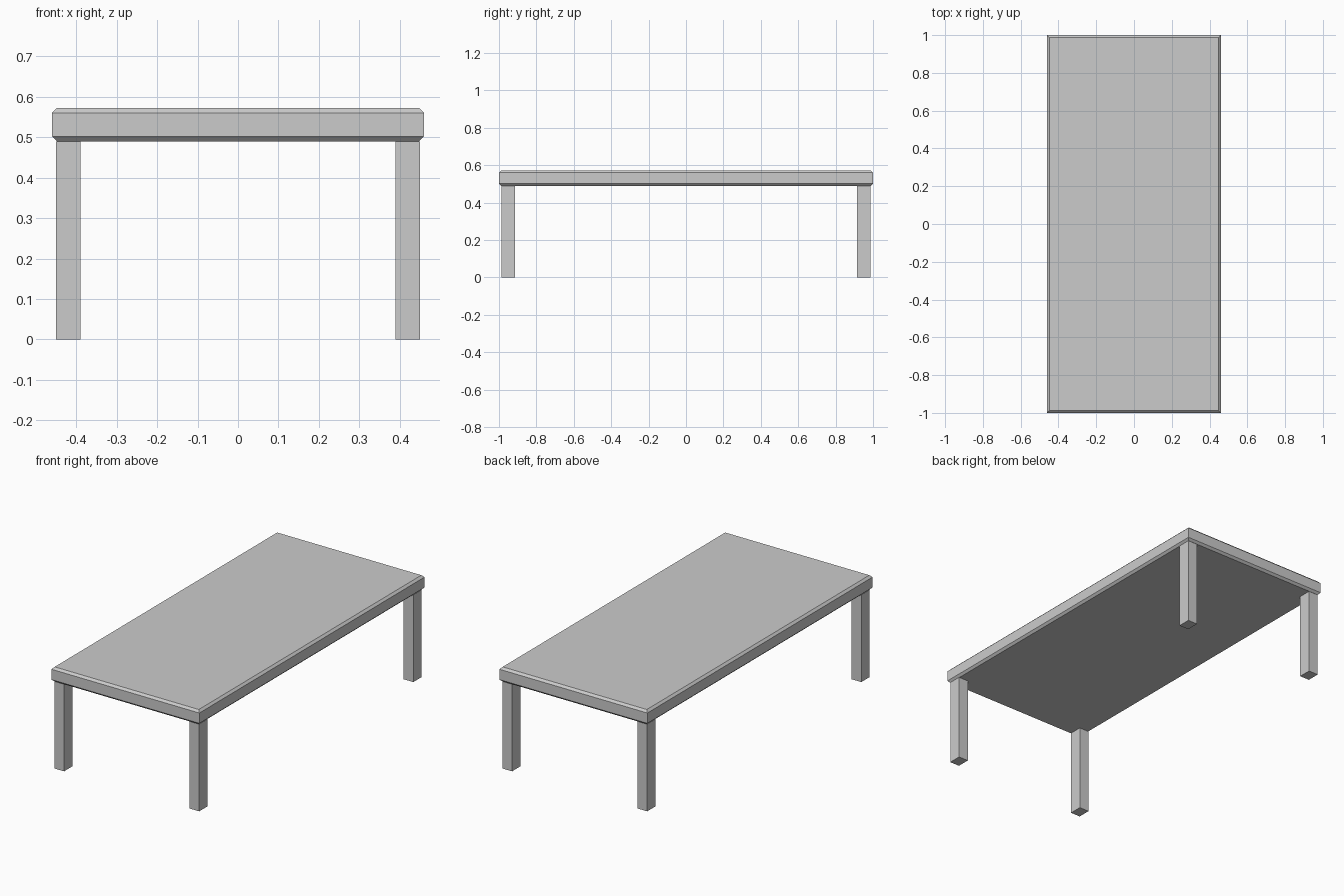
import bpy
import bmesh
from mathutils import Matrix, Vector

if "Cube" in bpy.data.objects:
    bpy.data.objects.remove(bpy.data.objects["Cube"])


def box(name, lo, hi, rim_bevel=0.0):
    """Box between two corners, optionally chamfered on its top and bottom rims."""
    lo, hi = Vector(lo), Vector(hi)
    bm = bmesh.new()
    bmesh.ops.create_cube(bm, size=1.0, matrix=Matrix.Translation((lo + hi) / 2)
                          @ Matrix.Diagonal((*(hi - lo), 1.0)))
    if rim_bevel:
        rims = [e for e in bm.edges if abs(e.verts[0].co.z - e.verts[1].co.z) < 1e-4]
        bmesh.ops.bevel(bm, geom=rims, offset=rim_bevel, offset_type='OFFSET',
                        segments=1, profile=0.5, affect='EDGES')
    mesh = bpy.data.meshes.new(name)
    bm.to_mesh(mesh)
    bm.free()
    obj = bpy.data.objects.new(name, mesh)
    bpy.context.collection.objects.link(obj)
    return obj


# Table top slab with chamfered rims
box("table_top", (-0.46, -1.0, 0.49), (0.46, 1.0, 0.572), rim_bevel=0.012)

# Four square-edged legs, one under each corner
for side, sx in (("left", -1), ("right", 1)):
    for end, sy in (("front", -1), ("back", 1)):
        xs = sorted((sx * 0.39, sx * 0.45))
        ys = sorted((sy * 0.914, sy * 0.987))
        box(f"{end}_{side}_leg", (xs[0], ys[0], 0.0), (xs[1], ys[1], 0.49))
